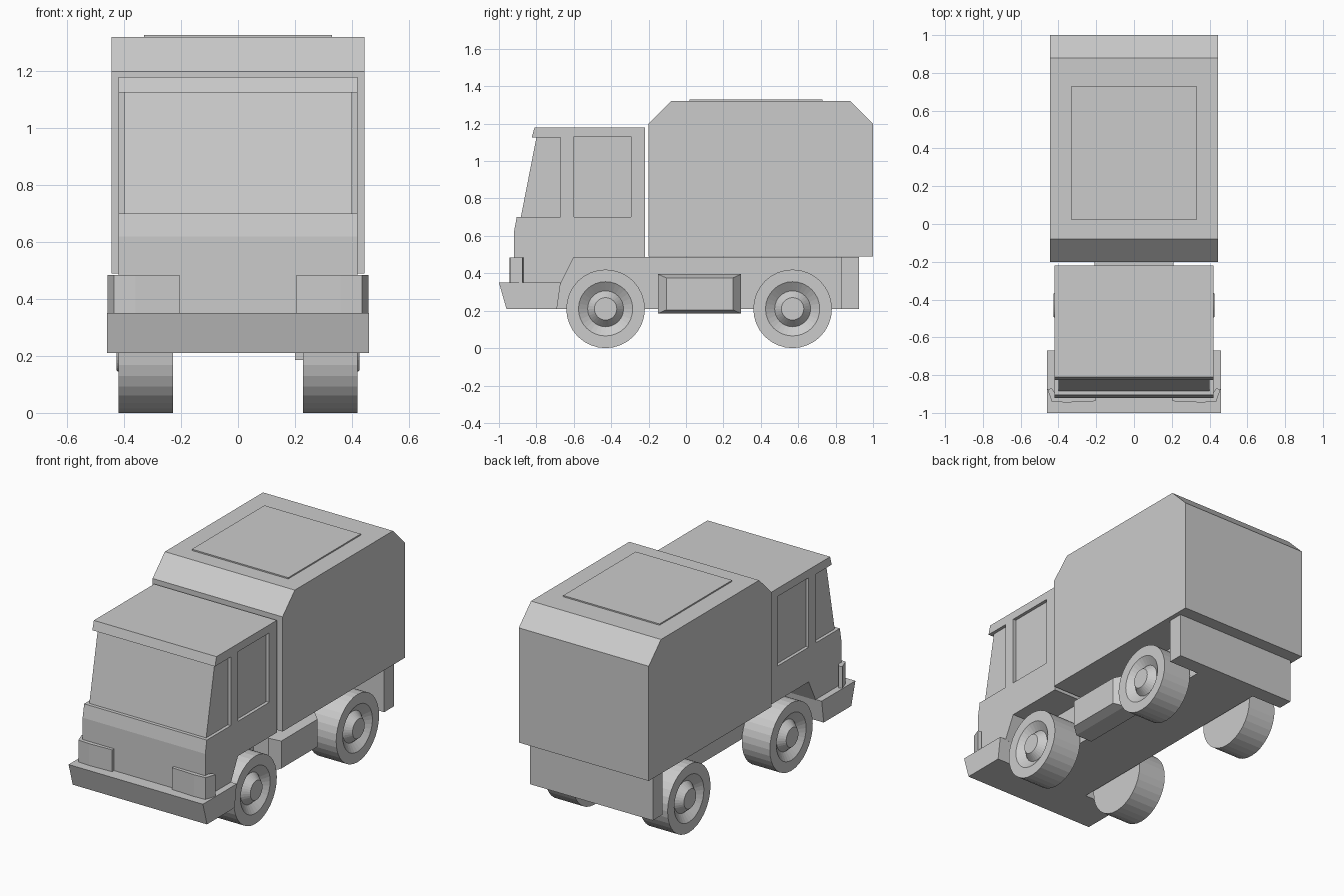
import bpy, bmesh
from math import cos, sin, pi

if "Cube" in bpy.data.objects:
    bpy.data.objects.remove(bpy.data.objects["Cube"])


def finish(name, bm):
    bmesh.ops.recalc_face_normals(bm, faces=bm.faces)
    me = bpy.data.meshes.new(name)
    bm.to_mesh(me)
    bm.free()
    ob = bpy.data.objects.new(name, me)
    bpy.context.collection.objects.link(ob)
    return ob


def loft(name, loops):
    """Skin closed loops in sequence and cap both ends."""
    bm = bmesh.new()
    rings = [[bm.verts.new(p) for p in loop] for loop in loops]
    for a, b in zip(rings, rings[1:]):
        n = len(a)
        for i in range(n):
            j = (i + 1) % n
            bm.faces.new((a[i], a[j], b[j], b[i]))
    bm.faces.new(rings[0])
    bm.faces.new(rings[-1])
    return finish(name, bm)


def side_prism(name, profile, x0, x1):
    """Extrude a (y, z) side profile across x."""
    return loft(name, [[(x, y, z) for y, z in profile] for x in (x0, x1)])


def rect(y0, y1, z0, z1):
    return [(y0, z0), (y1, z0), (y1, z1), (y0, z1)]


# Cab with slanted windscreen and roof visor
cab = side_prism("cab", [
    (-0.22, 0.485), (-0.22, 1.18), (-0.81, 1.18), (-0.825, 1.125), (-0.80, 1.125),
    (-0.883, 0.70), (-0.905, 0.70), (-0.92, 0.62), (-0.92, 0.345),
    (-0.67, 0.345), (-0.60, 0.485)], -0.42, 0.42)

# Recessed door and quarter windows
for s, side in ((1, "right"), (-1, "left")):
    for part, y0, y1 in (("door", -0.60, -0.295), ("quarter", -0.96, -0.67)):
        z1 = 1.13 if part == "door" else 1.125
        cutter = side_prism(f"{side}_{part}_window_cutter", rect(y0, y1, 0.70, z1), s * 0.40, s * 0.5)
        cutter.hide_render = True
        cutter.display_type = 'WIRE'
        cut = cab.modifiers.new(part + "_window", 'BOOLEAN')
        cut.operation = 'DIFFERENCE'
        cut.solver = 'EXACT'
        cut.object = cutter

# Cargo box and roof panel
side_prism("cargo_box", [
    (-0.20, 0.49), (-0.20, 1.20), (-0.08, 1.32), (0.88, 1.32), (1.0, 1.20), (1.0, 0.49)],
    -0.445, 0.445)
side_prism("roof_panel", rect(0.02, 0.73, 1.31, 1.328), -0.33, 0.33)

# Chassis and bumpers
side_prism("chassis", rect(-0.75, 0.85, 0.21, 0.487), -0.21, 0.21)
side_prism("rear_bumper", rect(0.83, 0.925, 0.21, 0.487), -0.42, 0.42)
side_prism("front_bumper", [(-1.0, 0.35), (-0.96, 0.21), (-0.69, 0.21), (-0.67, 0.35)], -0.46, 0.46)

# Fuel tank with a tapered outer face, right side only
outer, inner = rect(-0.15, 0.295, 0.185, 0.395), rect(-0.105, 0.25, 0.205, 0.375)
loft("fuel_tank", [[(x, y, z) for y, z in r] for x, r in ((0.20, outer), (0.315, outer), (0.37, inner))])

# Wraparound headlights
light_plan = [(0.205, -0.91), (0.205, -0.938), (0.36, -0.945), (0.435, -0.94),
              (0.458, -0.875), (0.435, -0.87), (0.41, -0.91)]
for s, side in ((1, "right"), (-1, "left")):
    loft(side + "_headlight", [[(s * x, y, z) for x, y in light_plan] for z in (0.345, 0.485)])

# Wheels: dished rim with a raised hub
wheel_profile = [(0.228, 0.21), (0.42, 0.21), (0.42, 0.145), (0.385, 0.096), (0.427, 0.06)]
for s, side in ((1, "right"), (-1, "left")):
    for end, yc in (("front", -0.43), ("rear", 0.57)):
        loft(f"{end}_{side}_wheel", [
            [(s * x, yc + r * cos(2 * pi * i / 32), 0.21 + r * sin(2 * pi * i / 32)) for i in range(32)]
            for x, r in wheel_profile])
